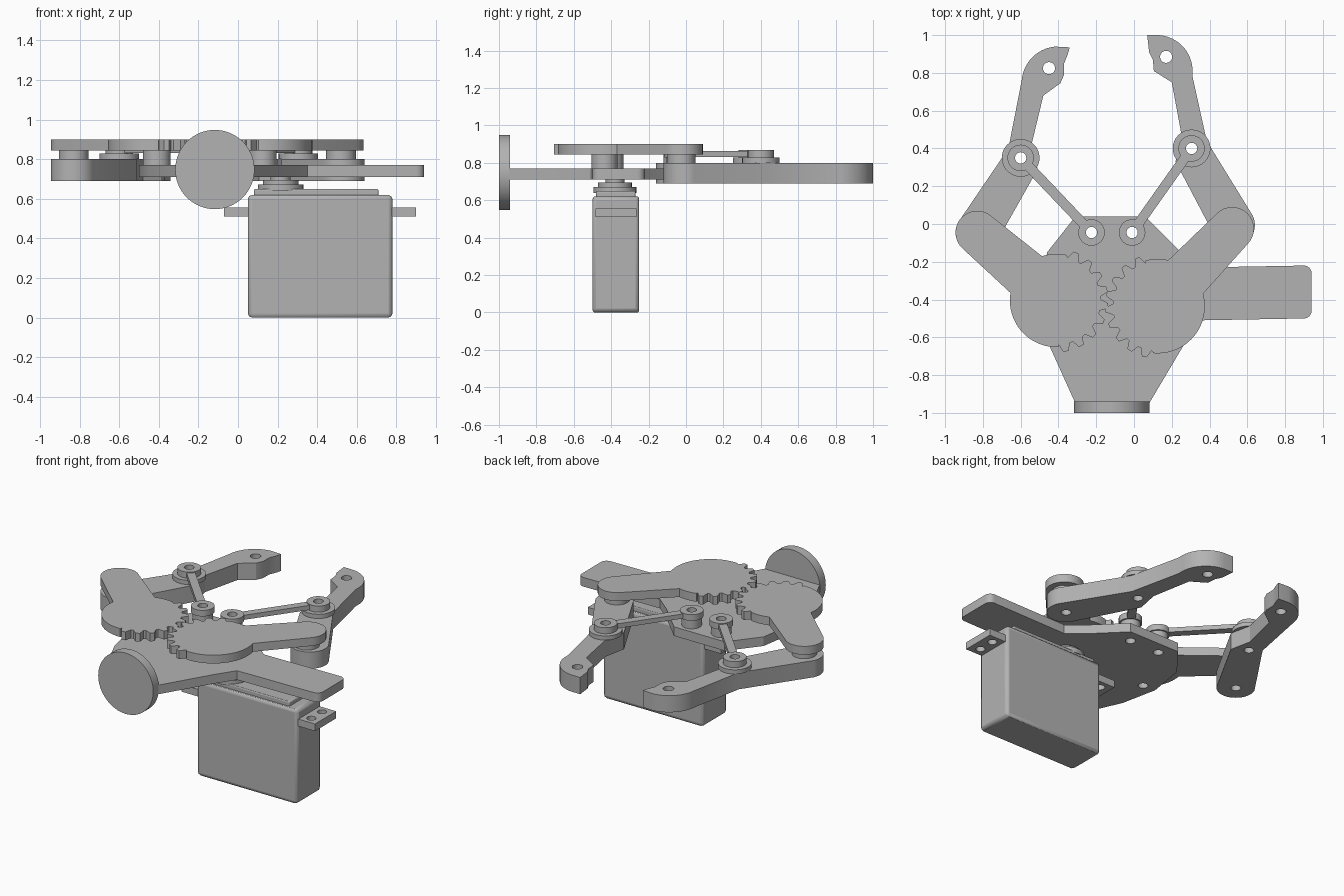
import bpy, bmesh, math
from mathutils import Vector
from mathutils.geometry import convex_hull_2d

if "Cube" in bpy.data.objects:
    bpy.data.objects.remove(bpy.data.objects["Cube"])

grey = bpy.data.materials.new("plain grey")
grey.use_nodes = True
grey.diffuse_color = (0.45, 0.45, 0.45, 1)
grey.node_tree.nodes["Principled BSDF"].inputs["Base Color"].default_value = grey.diffuse_color


def arc(c, r, a0=0, a1=360, n=32):
    full = abs(a1 - a0) >= 360
    steps = n if full else n + 1
    return [(c[0] + r * math.cos(math.radians(a0 + (a1 - a0) * i / n)),
             c[1] + r * math.sin(math.radians(a0 + (a1 - a0) * i / n))) for i in range(steps)]


def hull(*circles):
    pts = [Vector(p) for c, r in circles for p in arc(c, r)]
    return [tuple(pts[i]) for i in convex_hull_2d(pts)]


def prism(name, outline, z0, z1, holes=()):
    """Extruded flat outline with round holes given as (centre, radius)."""
    cu = bpy.data.curves.new(name, "CURVE")
    cu.dimensions, cu.fill_mode = "2D", "BOTH"
    cu.extrude = (z1 - z0) / 2
    for loop in [outline] + [arc(c, r, n=24) for c, r in holes]:
        sp = cu.splines.new("POLY")
        sp.points.add(len(loop) - 1)
        for p, co in zip(sp.points, loop):
            p.co = (co[0], co[1], 0, 1)
        sp.use_cyclic_u = True
    ob = bpy.data.objects.new(name, cu)
    bpy.context.collection.objects.link(ob)
    ob.location.z = (z0 + z1) / 2
    bpy.ops.object.select_all(action="DESELECT")
    ob.select_set(True)
    bpy.context.view_layer.objects.active = ob
    bpy.ops.object.convert(target="MESH")
    ob = bpy.context.object
    bm = bmesh.new()
    bm.from_mesh(ob.data)
    bmesh.ops.remove_doubles(bm, verts=bm.verts, dist=0.0001)
    bmesh.ops.recalc_face_normals(bm, faces=bm.faces)
    bm.to_mesh(ob.data)
    bm.free()
    ob.data.materials.clear()
    ob.data.materials.append(grey)
    bpy.ops.object.shade_smooth_by_angle(angle=math.radians(25))
    return ob


def box(name, x0, x1, y0, y1, z0, z1, bevel=0):
    ob = prism(name, [(x0, y0), (x1, y0), (x1, y1), (x0, y1)], z0, z1)
    if bevel:
        m = ob.modifiers.new("edges", "BEVEL")
        m.width, m.segments = bevel, 2
    return ob


def gear(name, c, r, first, last, teeth):
    """Disc with trapezoid teeth over one sector."""
    pts, pitch = [], (last - first) / teeth
    for i in range(teeth):
        a = first + i * pitch
        for f, k in ((0.05, 0.95), (0.3, 1.11), (0.6, 1.11), (0.85, 0.95)):
            pts += arc(c, r * k, a + f * pitch, a + f * pitch + 0.5, 1)[:1]
    pts += arc(c, r, last, first + 360, 36)
    return prism(name, pts, 0.845, 0.9)


# Pivot positions
left_gear, right_gear = (0.125, -0.435), (-0.41, -0.405)
left_elbow, right_elbow = (0.52, -0.025), (-0.83, -0.045)
left_joint, right_joint = (0.305, 0.4), (-0.6, 0.35)
left_post, right_post = (-0.01, -0.045), (-0.225, -0.045)

# Base plate with side arm that carries the motor
prism("base_plate",
      [(-0.31, -0.95), (0.08, -0.95), (0.27, -0.63), (0.35, -0.51)]
      + arc((0.9, -0.46), 0.04, -90, 0, 6) + arc((0.9, -0.26), 0.04, 0, 90, 6)
      + [(0.35, -0.23), (0.24, -0.14), (0.06, 0.04), (-0.31, 0.04), (-0.46, -0.15),
         (-0.5, -0.4), (-0.45, -0.64)],
      0.71, 0.77, [(left_post, 0.03), (right_post, 0.03), (right_gear, 0.03)])

# Round wrist flange
flange = prism("wrist_flange", arc((0, 0), 0.2, n=64), -0.03, 0.03)
flange.data.transform(flange.matrix_basis)
flange.rotation_euler.x = math.pi / 2
flange.location = (-0.117, -0.97, 0.748)

# Meshing gears and their drive arms
gear("left_gear", left_gear, 0.25, 105, 265, 9)
gear("right_gear", right_gear, 0.247, -88, 78, 9)
for side, hub, elbow in (("left", left_gear, left_elbow), ("right", right_gear, right_elbow)):
    start = Vector(hub).lerp(Vector(elbow), 0.3)
    prism(side + "_drive_arm", hull((start, 0.13), (elbow, 0.115)), 0.845, 0.9)
    prism(side + "_gear_spacer", arc(hub, 0.07), 0.77, 0.845)
    prism(side + "_elbow_spacer", arc(elbow, 0.075), 0.8, 0.845)

# Fingers
prism("left_finger",
      arc((0.525, -0.005), 0.115, -145, 25, 20)
      + [(0.385, 0.44), (0.31, 0.78)] + arc((0.12, 0.81), 0.19, 5, 85, 14)
      + [(0.07, 1.0), (0.08, 0.91), (0.1, 0.87), (0.105, 0.81), (0.2, 0.75),
         (0.25, 0.48), (0.22, 0.33)],
      0.69, 0.8, [(left_joint, 0.03), ((0.17, 0.885), 0.032), ((0.525, -0.005), 0.03)])
prism("right_finger",
      [(-0.51, 0.29), (-0.54, 0.43), (-0.48, 0.68), (-0.39, 0.745), (-0.37, 0.79),
       (-0.37, 0.85), (-0.35, 0.9), (-0.34, 0.935)]
      + arc((-0.4, 0.745), 0.195, 95, 175, 14) + [(-0.665, 0.4)]
      + arc(right_elbow, 0.115, 155, 325, 20),
      0.69, 0.8, [(right_joint, 0.03), ((-0.45, 0.825), 0.032), (right_elbow, 0.03)])

# Connecting links with ringed ends
for side, joint, post in (("left", left_joint, left_post), ("right", right_joint, right_post)):
    a, b = Vector(joint), Vector(post)
    d = (b - a).normalized()
    n = Vector((-d.y, d.x)) * 0.026
    a2, b2 = a + d * 0.045, b - d * 0.045
    prism(side + "_link_bar", [a2 + n, a2 - n, b2 - n, b2 + n], 0.832, 0.862)
    for end, c, z in (("finger", joint, 0.8), ("base", post, 0.77)):
        prism(f"{side}_link_{end}_ring", arc(c, 0.07), 0.828, 0.868, [(c, 0.03)])
        prism(f"{side}_{end}_boss", arc(c, 0.1 if end == "finger" else 0.06),
              z, 0.828, [(c, 0.03)])

# Servo motor hanging under the plate
box("motor_body", 0.05, 0.78, -0.5, -0.25, 0, 0.62, 0.02)
box("motor_lid", 0.08, 0.71, -0.48, -0.27, 0.61, 0.65, 0.008)
for side, x0, x1 in (("left", 0.77, 0.9), ("right", -0.07, 0.06)):
    xm = (x0 + x1) / 2
    prism(side + "_motor_tab", [(x0, -0.485), (x1, -0.485), (x1, -0.265), (x0, -0.265)],
          0.51, 0.557, [((xm, -0.43), 0.028), ((xm, -0.32), 0.028)])
for name, r, z0, z1 in (("motor_collar", 0.115, 0.64, 0.672),
                        ("motor_horn", 0.09, 0.672, 0.695), ("motor_shaft", 0.05, 0.69, 0.72)):
    prism(name, arc((0.215, -0.38), r), z0, z1)
